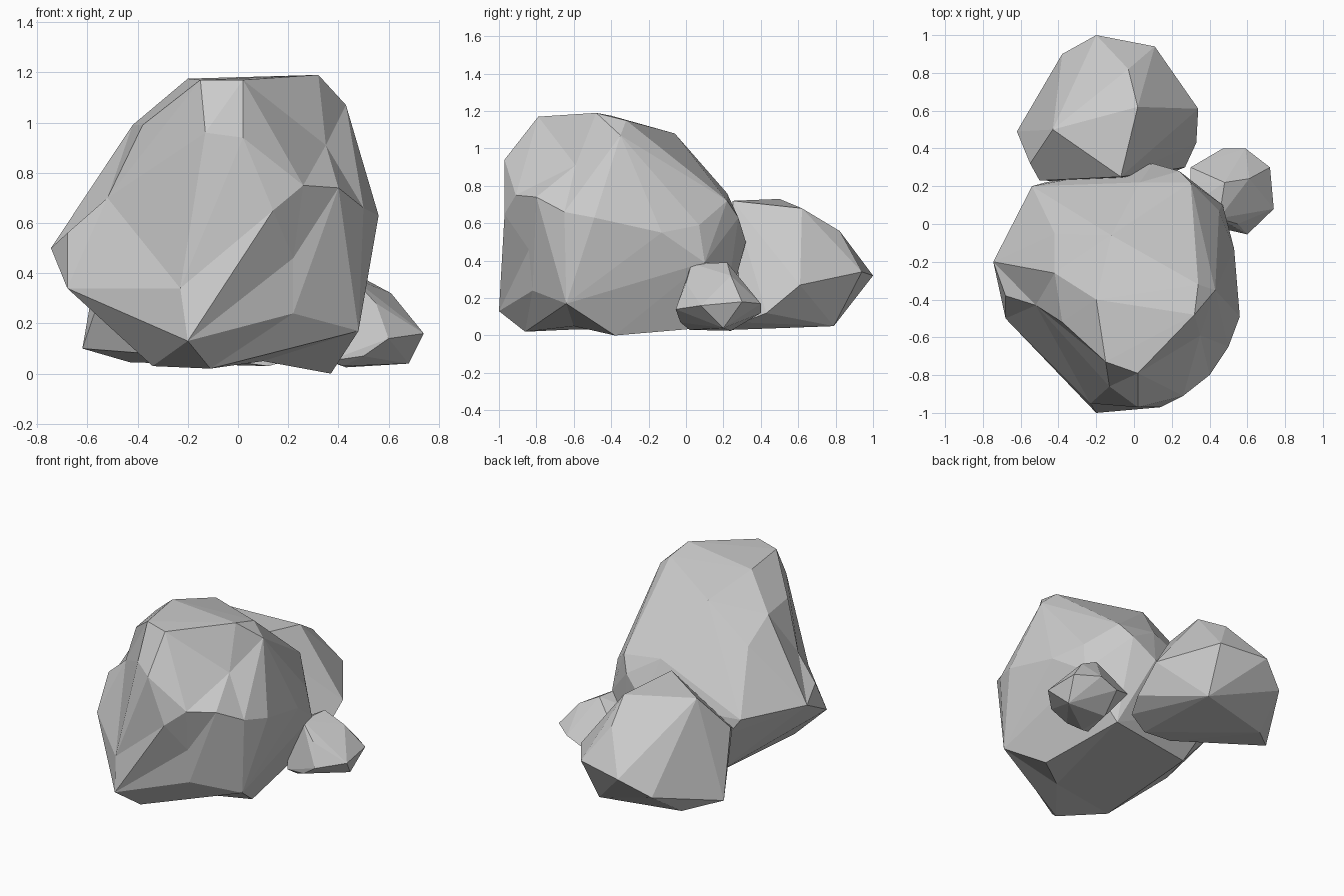
import bpy, bmesh
from mathutils import Vector


def rock(name, points, dents=()):
    """Faceted boulder: convex hull of corner points, with dents pushed in afterwards."""
    bm = bmesh.new()
    for p in points:
        bm.verts.new(p)
    # dent corners join the hull slightly raised, then drop to their final place
    sunk = [(bm.verts.new(Vector(p) + Vector(lift)), Vector(p)) for p, lift in dents]
    res = bmesh.ops.convex_hull(bm, input=bm.verts[:])
    inside = set(g for g in res["geom_interior"] if isinstance(g, bmesh.types.BMVert))
    for v, final in sunk:
        if v.is_valid and v not in inside:
            v.co = final
    loose = [v for v in bm.verts if not v.link_faces]
    bmesh.ops.delete(bm, geom=loose, context='VERTS')
    bmesh.ops.recalc_face_normals(bm, faces=bm.faces[:])
    mesh = bpy.data.meshes.new(name)
    bm.to_mesh(mesh)
    bm.free()
    obj = bpy.data.objects.new(name, mesh)
    bpy.context.collection.objects.link(obj)
    return obj


# Large boulder: crown, front, flanks, back and underside
crown = [(.32, -.48, 1.19), (.02, -.79, 1.17), (-.15, -.73, 1.17), (-.2, -.4, 1.175),
         (.34, -.32, 1.15), (.43, -.35, 1.07), (-.12, -.06, 1.08), (-.42, -.26, .99),
         (-.38, -.52, .99), (-.42, -.05, .86)]
front = [(.02, -.97, .94), (-.11, -.86, .02), (-.34, -.65, .03), (.48, -.64, .17)]
flanks = [(.56, -.49, .63), (.53, -.13, .55), (.47, .1, .39), (.45, .07, .59),
          (-.745, -.2, .5), (-.68, -.38, .56), (-.68, -.5, .34)]
back = [(.03, .22, .76), (.3, .22, .72), (.24, .28, .63), (.1, .32, .5),
        (-.54, .2, .5), (-.47, .22, .4), (.37, -.38, 0), (.3, .2, .05), (-.3, .1, .05)]
# Overhanging brow, ledge and creases: (final corner, lift used for the hull)
dents = [((-.2, -1, .13), (0, -.08, 0)),
         ((-.23, -.95, .34), (0, -.1, 0)),
         ((.14, -.97, .65), (0, -.06, 0)),
         ((.22, -.84, .46), (0, -.13, 0)),
         ((.22, -.82, .24), (0, -.11, 0)),
         ((-.13, -.86, .96), (-.05, -.06, .01)),
         ((.26, -.91, .75), (.02, -.05, 0)),
         ((.4, -.8, .74), (.02, -.04, 0)),
         ((.5, -.65, .66), (.03, -.04, .02)),
         ((.35, -.59, .91), (.06, -.1, .02)),
         ((-.52, -.43, .7), (-.08, -.07, .02)),
         ((.1, -.6, .05), (0, 0, -.07))]
rock("large_boulder", crown + front + flanks + back, dents)

# Medium boulder behind
rock("medium_boulder", [
    (-.07, .25, .72), (-.43, .5, .73), (.02, .62, .68), (-.03, .82, .56),
    (-.2, 1, .32), (.11, .94, .34), (.34, .61, .27), (.33, .43, .12),
    (.27, .3, .07), (-.62, .49, .1), (-.55, .32, .5), (-.38, .9, .21),
    (-.43, .66, .045), (.08, .79, .05), (-.5, .23, .45), (-.1, .22, .06),
    (.12, .24, .03)])

# Small stone on the right
rock("small_stone", [
    (.74, .08, .16), (.72, .3, .18), (.61, .24, .32), (.48, .22, .39),
    (.45, .03, .385), (.59, .4, .17), (.47, .4, .12), (.6, -.055, .14),
    (.68, .2, .04), (.42, .02, .03), (.5, -.03, .07), (.3, .3, .2),
    (.43, .24, .025), (.55, 0, .28), (.3, .1, .3), (.36, 0, .05)])
